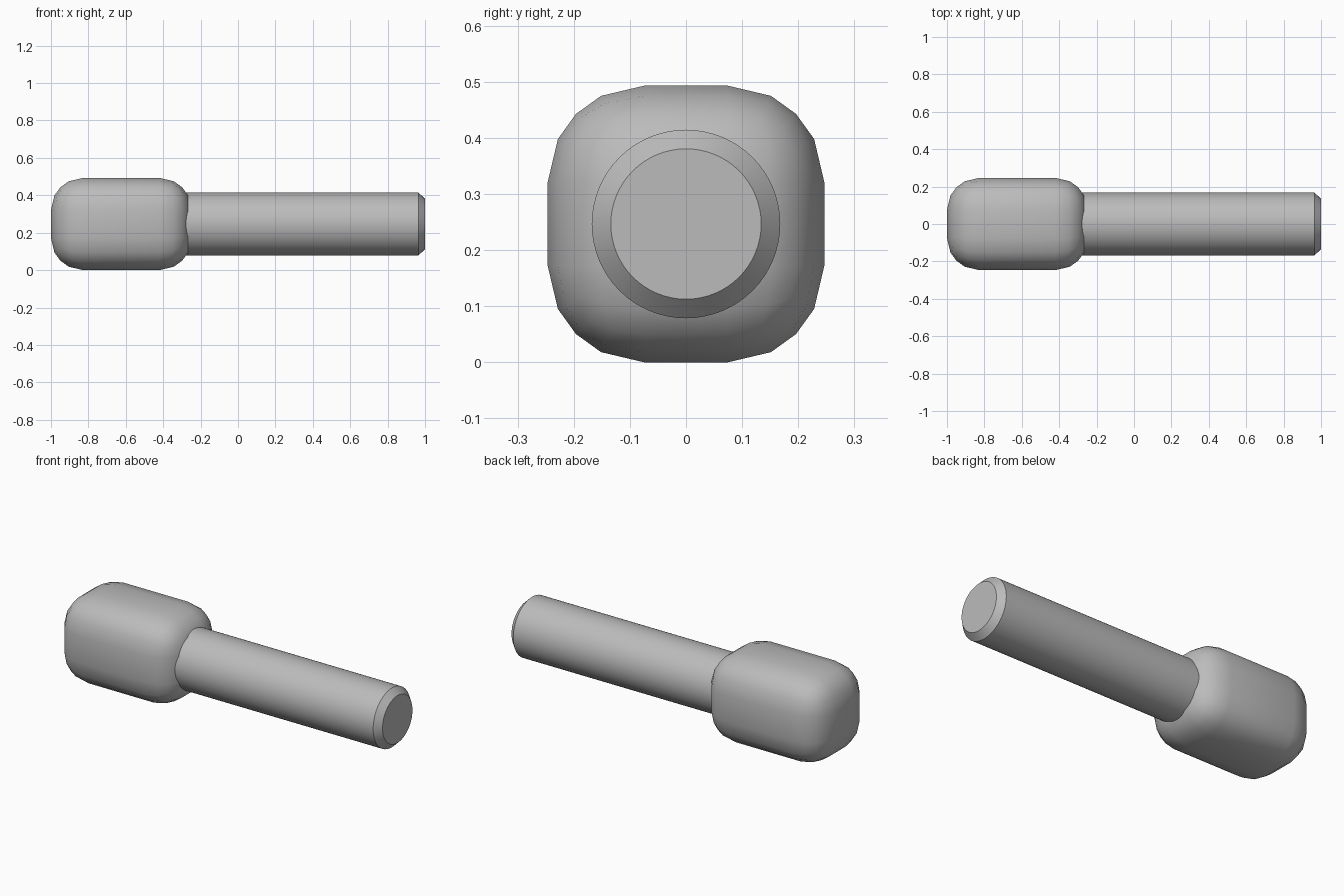
import bpy, bmesh, math
from mathutils import Vector, Matrix

cube = bpy.data.objects.get("Cube")
if cube:
    bpy.data.objects.remove(cube)

AXIS_Z = 0.2465

grey = bpy.data.materials.new("plain_grey")
grey.use_nodes = True
colour = (0.5, 0.5, 0.5, 1)
grey.diffuse_color = colour
grey.node_tree.nodes["Principled BSDF"].inputs["Base Color"].default_value = colour


def finish(name, bm, angle):
    bmesh.ops.recalc_face_normals(bm, faces=bm.faces)
    mesh = bpy.data.meshes.new(name)
    bm.to_mesh(mesh)
    bm.free()
    mesh.materials.append(grey)
    obj = bpy.data.objects.new(name, mesh)
    bpy.context.collection.objects.link(obj)
    bpy.ops.object.select_all(action='DESELECT')
    obj.select_set(True)
    bpy.context.view_layer.objects.active = obj
    bpy.ops.object.shade_smooth_by_angle(angle=math.radians(angle))
    return obj


# Rounded block head: a cube grid whose corners are pushed onto spheres
def rounded_block(name, centre, inner, radius):
    steps = [(-1, -1), (-1, -0.5), (-1, 0), (1, 0), (1, 0.5), (1, 1)]  # (side, bend)
    bm = bmesh.new()
    for axis in range(3):
        for side in (-1, 1):
            rows = []
            for u in steps:
                row = []
                for v in steps:
                    pair = [u, v]
                    pair.insert(axis, (side, side))
                    core = Vector([p[0] * h for p, h in zip(pair, inner)])
                    bend = Vector([p[1] for p in pair]).normalized()
                    row.append(bm.verts.new(centre + core + bend * radius))
                rows.append(row)
            for a, b in zip(rows, rows[1:]):
                for i in range(len(steps) - 1):
                    bm.faces.new((a[i], a[i + 1], b[i + 1], b[i]))
    bmesh.ops.remove_doubles(bm, verts=bm.verts, dist=0.0001)
    return finish(name, bm, 40)


rounded_block("head", Vector((-0.624, 0, AXIS_Z)), (0.204, 0.0745, 0.0745), 0.172)

# Round shaft with a chamfered tip
bm = bmesh.new()
profile = [(-0.5, 0), (-0.5, 0.168), (0.965, 0.168), (1, 0.134), (1, 0)]
verts = [bm.verts.new((x, 0, r)) for x, r in profile]
edges = [bm.edges.new(pair) for pair in zip(verts, verts[1:])]
bmesh.ops.spin(bm, geom=verts + edges, cent=(0, 0, 0), axis=(1, 0, 0),
               angle=math.tau, steps=64)
bmesh.ops.remove_doubles(bm, verts=bm.verts, dist=0.0001)
bmesh.ops.transform(bm, matrix=Matrix.Translation((0, 0, AXIS_Z)), verts=bm.verts)
finish("shaft", bm, 30)
